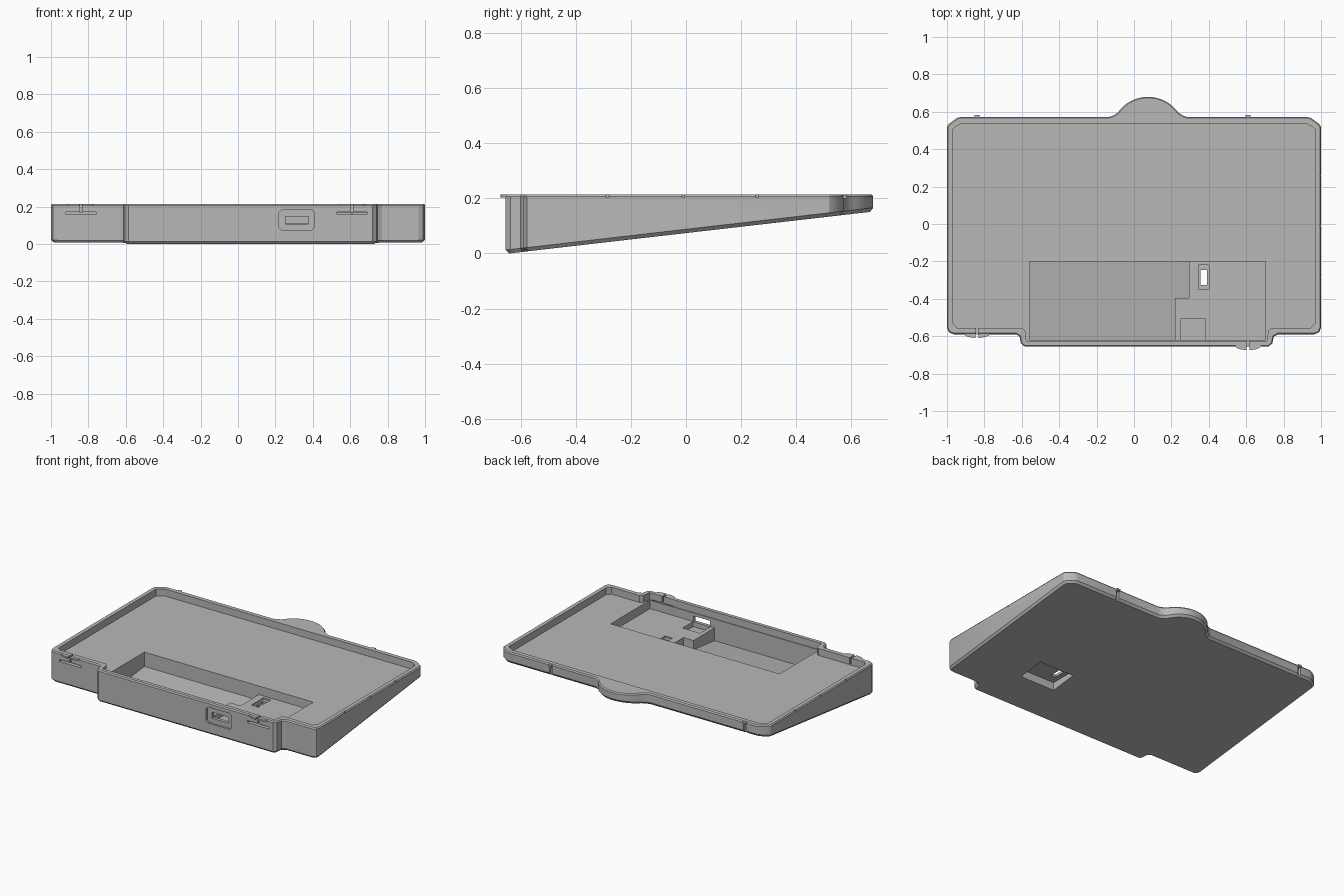
import bpy, bmesh, math
from mathutils import Vector

cube = bpy.data.objects.get("Cube")
if cube:
    bpy.data.objects.remove(cube, do_unlink=True)

TOP, FLOOR = 0.215, 0.168
SLOPE = 0.115
CLIPS = (-0.84, 0.61)

grey = bpy.data.materials.new("plain_grey")
grey.use_nodes = True
GREY = (0.48, 0.48, 0.48, 1)
grey.diffuse_color = GREY
grey.node_tree.nodes["Principled BSDF"].inputs["Base Color"].default_value = GREY


def base(y):
    """Height of the sloping underside."""
    return SLOPE * (y + 0.643)


def inset(pts, d):
    """Move a counter-clockwise outline inwards by d."""
    out = []
    for i, p in enumerate(pts):
        p = Vector(p)
        a = (p - Vector(pts[i - 1])).normalized()
        b = (Vector(pts[(i + 1) % len(pts)]) - p).normalized()
        na, nb = Vector((-a.y, a.x)), Vector((-b.y, b.x))
        m = na + nb
        out.append(tuple(p + m * (2 * d / m.length_squared)))
    return out


def loft(name, loops):
    """Closed solid through a stack of loops with equal point counts."""
    bm = bmesh.new()
    rings = [[bm.verts.new(p) for p in loop] for loop in loops]
    for lo, hi in zip(rings, rings[1:]):
        for i in range(len(lo)):
            j = (i + 1) % len(lo)
            bm.faces.new((lo[i], lo[j], hi[j], hi[i]))
    bm.faces.new(rings[0][::-1])
    bm.faces.new(rings[-1])
    bmesh.ops.recalc_face_normals(bm, faces=bm.faces)
    mesh = bpy.data.meshes.new(name)
    bm.to_mesh(mesh)
    bm.free()
    ob = bpy.data.objects.new(name, mesh)
    bpy.context.collection.objects.link(ob)
    mesh.materials.append(grey)
    return ob


def prism(name, pts, low, high):
    """Extrude an outline; low may be a number or a function of y."""
    f = low if callable(low) else (lambda y: low)
    return loft(name, [[(x, y, f(y)) for x, y in pts], [(x, y, high) for x, y in pts]])


def box(name, x0, x1, y0, y1, low, high):
    return prism(name, [(x0, y0), (x1, y0), (x1, y1), (x0, y1)], low, high)


def cut(target, tool):
    mod = target.modifiers.new("cut", 'BOOLEAN')
    mod.operation = 'DIFFERENCE'
    mod.solver = 'EXACT'
    mod.object = tool
    bpy.context.view_layer.objects.active = target
    bpy.ops.object.modifier_apply(modifier=mod.name)
    bpy.data.objects.remove(tool, do_unlink=True)


# Outline: front bulge, chamfered corners, rounded tongue at the back
front = [(-1, -0.555), (-0.99, -0.578), (-0.965, -0.59), (-0.63, -0.59), (-0.612, -0.602),
         (-0.605, -0.638), (-0.585, -0.655), (0.72, -0.655), (0.74, -0.638),
         (0.747, -0.602), (0.77, -0.59), (0.965, -0.59), (0.99, -0.578), (1, -0.555)]
right_corner = [(1, 0.52), (0.99, 0.535), (0.945, 0.568), (0.925, 0.572)]
left_corner = [(-x, y) for x, y in reversed(right_corner)]
tongue = [(0.285, 0.572), (0.265, 0.578)]
for i in range(17):
    a = math.radians(35 + 110 * i / 16)
    tongue.append((0.075 + 0.198 * math.cos(a), 0.482 + 0.198 * math.sin(a)))
tongue += [(-0.115, 0.578), (-0.135, 0.572)]
outline = front + right_corner + tongue + left_corner

# Wedge body with chamfered lower edge and softened rim
low, rim = inset(outline, 0.012), inset(outline, 0.006)
body = loft("tray_body", [
    [(x, y, base(y)) for x, y in low],
    [(x, y, base(y) + 0.014) for x, y in outline],
    [(x, y, TOP - 0.008) for x, y in outline],
    [(x, y, TOP) for x, y in rim]])

# Shallow tray recess
inner = [(-0.968, -0.53), (-0.945, -0.555), (-0.6, -0.555), (-0.582, -0.57), (-0.575, -0.625),
         (0.71, -0.625), (0.718, -0.57), (0.735, -0.555), (0.945, -0.555), (0.968, -0.53),
         (0.968, 0.505), (0.955, 0.52), (0.92, 0.538), (-0.92, 0.538), (-0.955, 0.52),
         (-0.968, 0.505)]
cut(body, prism("tray_cutter", inner, FLOOR, 0.3))

# Deep pocket around a raised board mount
pocket = [(-0.56, -0.62), (0.22, -0.62), (0.22, -0.395), (0.295, -0.395),
          (0.295, -0.2), (-0.56, -0.2)]
cut(body, prism("pocket_cutter", pocket, lambda y: base(y) + 0.02, 0.19))
mount = [(0.2, -0.62), (0.703, -0.62), (0.703, -0.2), (0.28, -0.2), (0.28, -0.38), (0.2, -0.38)]
cut(body, prism("mount_cutter", mount, 0.11, 0.19))

# Connector notch, port and its outer recess
cut(body, box("notch_cutter", 0.25, 0.38, -0.62, -0.505, 0.075, 0.15))
recess = [(0.235, 0.075), (0.395, 0.075), (0.41, 0.09), (0.41, 0.168),
          (0.395, 0.183), (0.235, 0.183), (0.22, 0.168), (0.22, 0.09)]
cut(body, loft("recess_cutter", [[(x, y, z) for x, z in recess] for y in (-0.7, -0.642)]))
cut(body, box("port_cutter", 0.255, 0.378, -0.66, -0.6, 0.108, 0.148))

# Switch opening and the recess beneath it
cut(body, box("switch_recess_cutter", 0.345, 0.4, -0.35, -0.22, 0.1, 0.15))
cut(body, box("under_recess_cutter", 0.32, 0.58, -0.385, -0.2, -0.1, 0.083))
cut(body, box("switch_slot_cutter", 0.356, 0.39, -0.325, -0.245, 0.05, 0.15))

# Clip slits in the front wall, grooves in the back wall
for x, y in zip(CLIPS, (-0.59, -0.655)):
    cut(body, box("flex_cutter", x - 0.08, x + 0.08, y - 0.02, y + 0.034, 0.157, 0.171))
    cut(body, box("slit_cutter", x - 0.006, x + 0.006, y - 0.02, y + 0.04, 0.165, 0.3))
    cut(body, box("groove_cutter", x - 0.009, x + 0.009, 0.555, 0.6, 0.1, 0.2))

# Small marks along both side rims
for side in (-1, 1):
    for y in (-0.285, -0.01, 0.258):
        cut(body, box("mark_cutter", side - 0.009, side + 0.009, y - 0.005, y + 0.005, 0.203, 0.3))

# Rounded press ears at the front, small catches at the back
for x, y in zip(CLIPS, (-0.588, -0.653)):
    for side, label in ((-1, "right"), (1, "left")):
        ear = [(x + side * 0.008, y + 0.01), (x + side * 0.008, y - 0.021)]
        for i in range(6):
            a = math.radians(70 - 70 * i / 5)
            ear.append((x + side * (0.008 + 0.06 * math.cos(a)), y - 0.02 * math.sin(a)))
        ear.append((x + side * 0.068, y + 0.01))
        prism("press_ear_" + label, ear, 0.203, 0.214)
    box("back_catch", x - 0.013, x + 0.013, 0.56, 0.583, 0.2, 0.212)

# Smooth curved walls, keep edges sharp
bpy.ops.object.select_all(action='DESELECT')
body.select_set(True)
bpy.context.view_layer.objects.active = body
bpy.ops.object.shade_smooth_by_angle(angle=math.radians(25))
